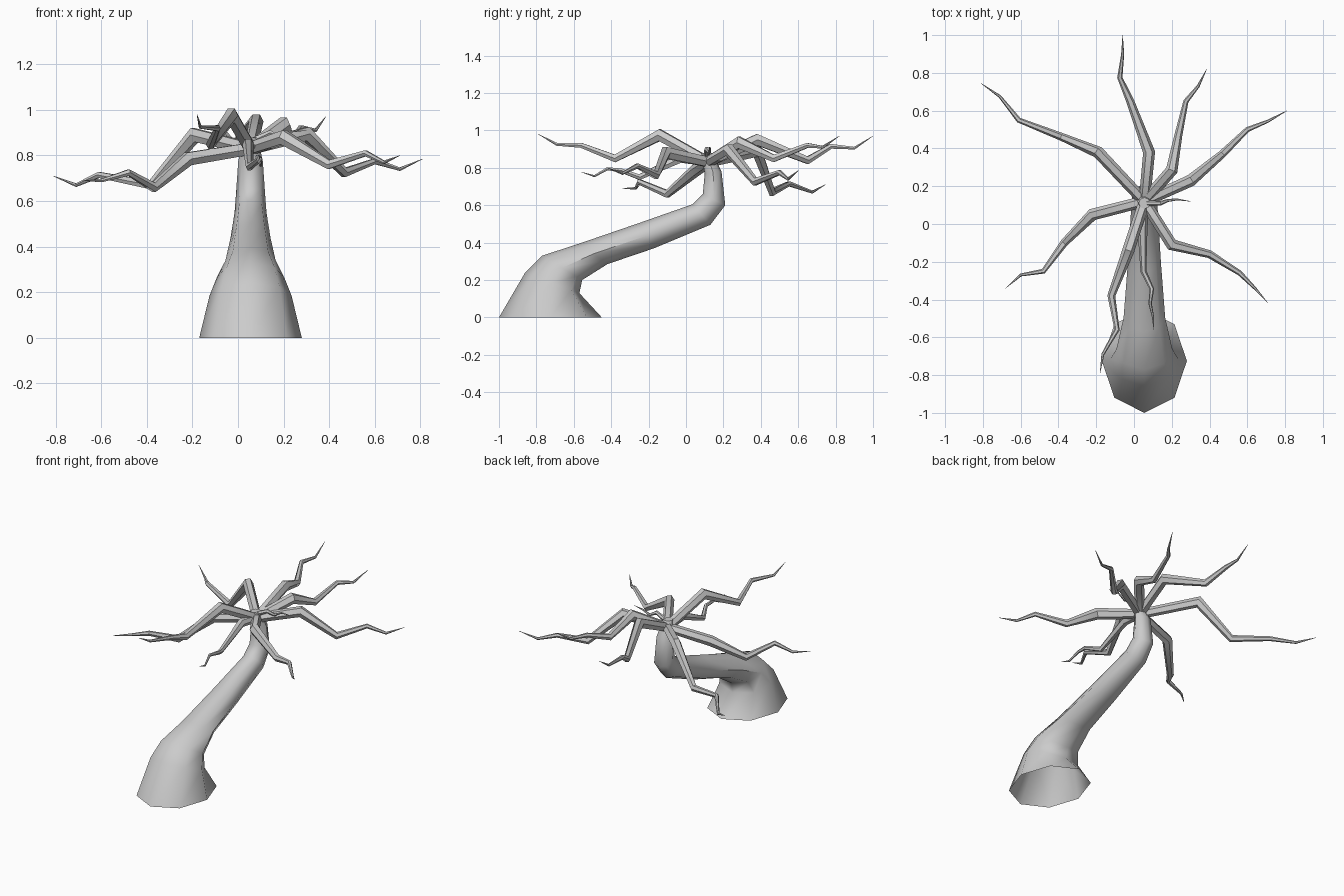
import bpy, bmesh, math
from mathutils import Vector

if "Cube" in bpy.data.objects:
    bpy.data.objects.remove(bpy.data.objects["Cube"])

CX = 0.055  # x of the trunk and crown


def finish(name, rings, cap_end):
    """Skin a list of vertex rings into one smooth object."""
    bm = bmesh.new()
    loops = [[bm.verts.new(p) for p in ring] for ring in rings]
    n = len(loops[0])
    for a, b in zip(loops, loops[1:]):
        for i in range(n):
            j = (i + 1) % n
            bm.faces.new((a[i], a[j], b[j], b[i]))
    if cap_end:
        bm.faces.new(loops[-1])
    bmesh.ops.remove_doubles(bm, verts=bm.verts, dist=0.0005)
    bmesh.ops.recalc_face_normals(bm, faces=bm.faces)
    me = bpy.data.meshes.new(name)
    bm.to_mesh(me)
    bm.free()
    ob = bpy.data.objects.new(name, me)
    bpy.context.collection.objects.link(ob)
    bpy.context.view_layer.objects.active = ob
    ob.select_set(True)
    bpy.ops.object.shade_smooth_by_angle(angle=math.radians(50))
    ob.select_set(False)


def branch(name, pts, radii, sides=6):
    """Tapered, kinked limb with mitred joints."""
    pts = [Vector(p) for p in pts]
    rings = []
    for k, p in enumerate(pts):
        d_in = (p - pts[k - 1]).normalized() if k else None
        d_out = (pts[k + 1] - p).normalized() if k < len(pts) - 1 else None
        t = ((d_in or d_out) + (d_out or d_in)).normalized()
        side = t.cross(Vector((0, 0, 1))).normalized()
        up = side.cross(t)
        mitre = 1 / max(0.75, t.dot(d_out or d_in))
        r = radii[k]
        rings.append([p + side * (r * math.cos(a)) + up * (r * mitre * math.sin(a))
                      for a in (math.tau * i / sides for i in range(sides))])
    finish(name, rings, False)


# Trunk: front (y, z), back (y, z), half width in x
trunk = [((-1.0, 0), (-0.45, 0), 0.225),
         ((-0.86, 0.24), (-0.57, 0.13), 0.18),
         ((-0.77, 0.33), (-0.555, 0.20), 0.148),
         ((-0.57, 0.395), (-0.42, 0.285), 0.11),
         ((-0.25, 0.505), (-0.17, 0.37), 0.088),
         ((0.035, 0.605), (0.13, 0.495), 0.07),
         ((0.09, 0.66), (0.21, 0.60), 0.064),
         ((0.10, 0.77), (0.19, 0.78), 0.054),
         ((0.08, 0.88), (0.14, 0.88), 0.03)]
rings = []
for f, b, w in trunk:
    f, b = Vector((CX, *f)), Vector((CX, *b))
    mid, half = (f + b) / 2, (b - f) / 2
    rings.append([mid + half * math.sin(a) + Vector((w * math.cos(a), 0, 0))
                  for a in (math.tau * i / 8 for i in range(8))])
finish("trunk", rings, True)

# Bare limbs radiating from the crown
hub = (CX, 0.12, 0.83)
limbs = {
    "limb_back_left": [(-.19, .38, .89), (-.38, .46, .67), (-.61, .55, .715),
                       (-.71, .675, .67), (-.81, .745, .71)],
    "limb_back": [(.08, .38, .95), (-.02, .65, .84), (-.075, .775, .915),
                  (-.06, .90, .905), (-.06, 1.0, .97)],
    "limb_back_right": [(.20, .285, .935), (.235, .47, .85), (.275, .65, .92),
                        (.34, .73, .91), (.385, .82, .97)],
    "limb_right": [(.30, .23, .895), (.467, .37, .725), (.60, .50, .775),
                   (.71, .545, .74), (.81, .60, .785)],
    "limb_front_right": [(.20, -.11, .88), (.40, -.16, .76), (.56, -.26, .81),
                         (.64, -.34, .77), (.71, -.42, .80)],
    "limb_front_left": [(-.03, -.14, .975), (-.12, -.38, .85), (-.09, -.56, .92),
                        (-.165, -.69, .925), (-.18, -.79, .98)],
    "limb_left": [(-.22, .05, .785), (-.37, -.10, .66), (-.48, -.25, .725),
                  (-.60, -.27, .69), (-.68, -.34, .69)],
}
for name, pts in limbs.items():
    branch(name, [hub] + pts, [.030, .032, .021, .014, .008, .001])

# Thinner front limb and the small twig at the crown
branch("limb_front", [hub, (.045, -.03, .85), (.05, -.25, .75), (.095, -.345, .785),
                      (.085, -.42, .795), (.10, -.49, .755), (.105, -.56, .778)],
       [.026, .026, .016, .012, .009, .006, .001])
branch("crown_twig", [(CX, .11, .86), (.14, .11, .90), (.18, .125, .88),
                      (.23, .13, .905), (.30, .12, .91)],
       [.016, .012, .008, .005, .001])
